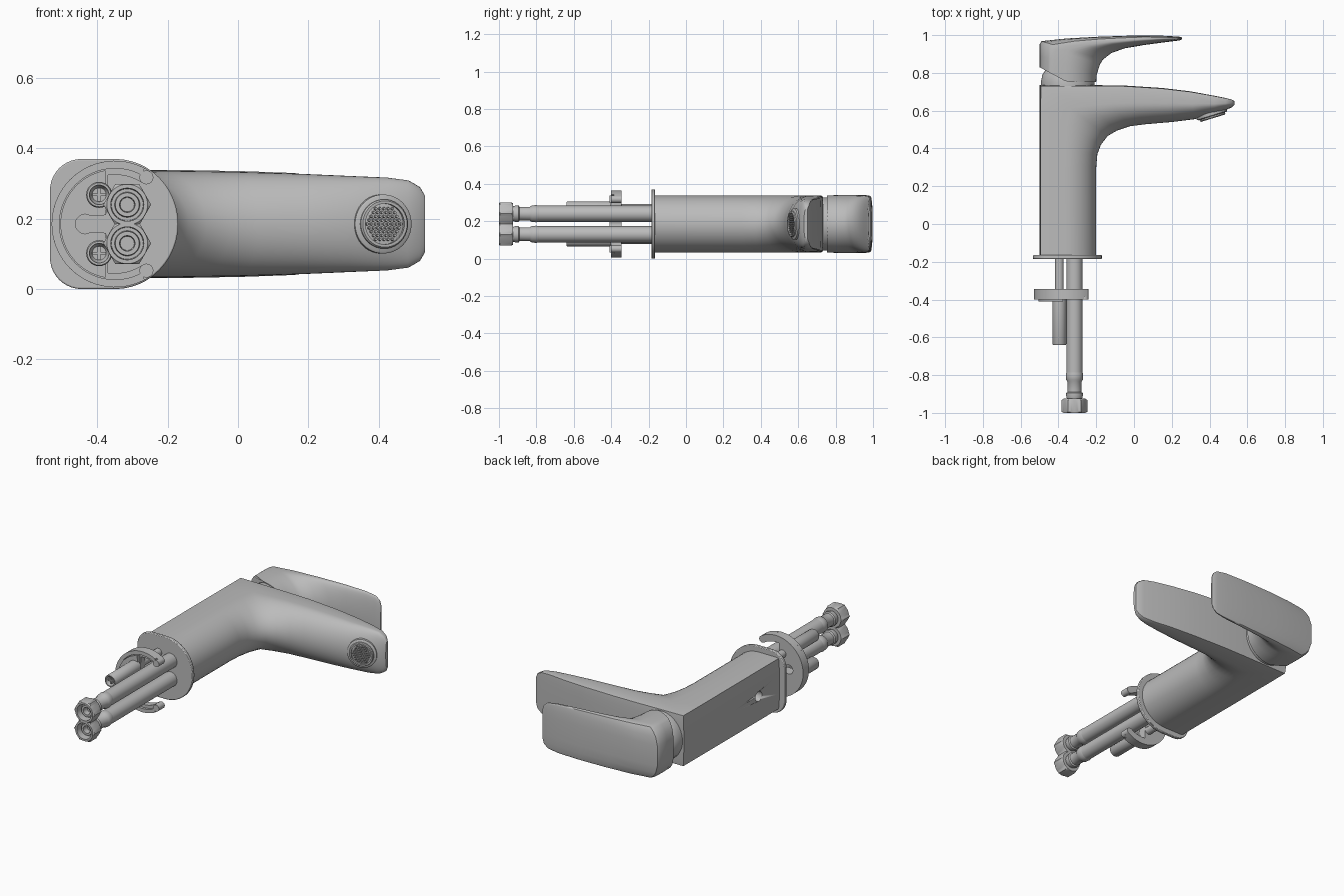
import bpy, bmesh, math
from mathutils import Matrix

cube = bpy.data.objects.get("Cube")
if cube:
    bpy.data.objects.remove(cube, do_unlink=True)

MID = 0.185    # height of the symmetry plane
AX = -0.35     # column axis in x

metal = bpy.data.materials.new("satin_grey")
metal.use_nodes = True
metal.diffuse_color = (0.5, 0.5, 0.5, 1)
metal.node_tree.nodes["Principled BSDF"].inputs["Base Color"].default_value = (0.5, 0.5, 0.5, 1)


def finish(name, bm, loc=(0, 0, 0), angle=35):
    bmesh.ops.recalc_face_normals(bm, faces=bm.faces[:])
    mesh = bpy.data.meshes.new(name)
    bm.to_mesh(mesh)
    bm.free()
    mesh.materials.append(metal)
    ob = bpy.data.objects.new(name, mesh)
    bpy.context.collection.objects.link(ob)
    ob.location = loc
    bpy.ops.object.select_all(action='DESELECT')
    ob.select_set(True)
    bpy.context.view_layer.objects.active = ob
    bpy.ops.object.shade_smooth_by_angle(angle=math.radians(angle))
    return ob


def loft(name, rings, loc=(0, 0, 0), angle=35):
    """Skin closed rings of equal length and cap both ends."""
    bm = bmesh.new()
    rows = [[bm.verts.new(p) for p in ring] for ring in rings]
    n = len(rows[0])
    for a, b in zip(rows, rows[1:]):
        for i in range(n):
            j = (i + 1) % n
            bm.faces.new((a[i], a[j], b[j], b[i]))
    bm.faces.new(rows[0])
    bm.faces.new(rows[-1])
    return finish(name, bm, loc, angle)


def lathe(name, profile, loc, n=32):
    """Turn (radius, y) points about y; a negative radius means a hexagon."""
    def ring(r, y):
        pts = []
        for i in range(n):
            a = math.tau * i / n
            q = r
            if r < 0:
                q = -r * math.cos(math.pi / 6) / math.cos(a % (math.pi / 3) - math.pi / 6)
            pts.append((q * math.cos(a), y, q * math.sin(a)))
        return pts
    return loft(name, [ring(r, y) for r, y in profile], loc)


def section(crown):
    """Half D outline as (depth fraction, width fraction), from back to front."""
    half = [(crown * s ** 4, s) for s in (0, 0.4, 0.7, 0.86, 0.94, 0.98)]
    half.append((crown + 0.06, 1))
    for i in range(13):
        a = math.pi / 2 * i / 12
        half.append((0.45 + 0.55 * math.sin(a), math.cos(a)))
    return half + [(t, -s) for t, s in half[-2:0:-1]]


def sweep(name, stations, crown, first=None):
    rings = []
    for k, (ox, oy, ix, iy, w) in enumerate(stations):
        ring = [(ox + (ix - ox) * t, oy + (iy - oy) * t, MID + w * s) for t, s in section(crown)]
        if k == 0 and first:
            ring = [first(p) for p in ring]
        rings.append(ring)
    return loft(name, rings)


def prism(name, outline, y0, y1):
    bm = bmesh.new()
    face = bm.faces.new([bm.verts.new((x, y0, z)) for x, z in outline])
    new = bmesh.ops.extrude_face_region(bm, geom=[face])["geom"]
    bmesh.ops.translate(bm, vec=(0, y1 - y0, 0), verts=[v for v in new if isinstance(v, bmesh.types.BMVert)])
    return finish(name, bm)


def arc(r, a0, a1, n=24):
    return [(AX + r * math.cos(math.radians(a0 + (a1 - a0) * i / n)),
             MID + r * math.sin(math.radians(a0 + (a1 - a0) * i / n))) for i in range(n + 1)]


# Column and spout: back edge, front edge, half width
body = sweep("body_and_spout", [
    (-.5, -.17, -.2, -.17, .153), (-.5, .3, -.2, .3, .153), (-.5, .42, -.194, .37, .153),
    (-.5, .6, -.175, .42, .153), (-.5, .735, -.14, .465, .153), (-.35, .735, -.09, .495, .152),
    (-.2, .735, -.02, .518, .15), (-.05, .733, .06, .528, .148), (.15, .72, .2, .54, .143),
    (.3, .702, .32, .555, .137), (.42, .68, .43, .583, .132), (.485, .667, .483, .603, .124),
    (.518, .659, .516, .616, .105), (.532, .65, .532, .63, .08)], .02)

# Small hole in the back of the column
cutter = lathe("hole_cutter", [(.03, -.06), (.03, .06)], (-.5, .03, MID))
cutter.rotation_euler.z = math.pi / 2
cutter.hide_render = True
cutter.hide_set(True)
cut = body.modifiers.new("hole", 'BOOLEAN')
cut.object = cutter
cut.solver = 'EXACT'

# Handle with its slanted underside
sweep("handle", [
    (-.5, .83, -.2, .75, .153), (-.5, .89, -.198, .79, .155), (-.5, .95, -.18, .845, .155),
    (-.49, .968, -.165, .87, .154), (-.36, .982, -.12, .905, .154), (-.2, .991, -.05, .93, .153),
    (0, .998, .05, .947, .15), (.15, .997, .17, .963, .145), (.22, .993, .22, .969, .135),
    (.245, .991, .245, .973, .115), (.255, .987, .255, .978, .09)], .2,
    lambda p: (p[0], max(.753, .83 - .54 * (p[0] + .5)), p[2]))
lathe("handle_neck", [(.142, .73), (.142, .755), (.135, .79), (.115, .82), (.08, .835)], (AX, 0, MID), 48)

# Base flange: squarish at the back, round at the front
flange = [(AX + .18 * math.cos(a), MID + .185 * math.sin(a))
          for a in [math.pi * (i / 24 - .5) for i in range(25)]]
for cz, start in ((.28, 90), (.09, 180)):
    flange += [(-.445 + .09 * math.cos(math.radians(start + 9 * i)),
                cz + .09 * math.sin(math.radians(start + 9 * i))) for i in range(11)]
plate = prism("base_flange", flange, -.185, -.165)
bev = plate.modifiers.new("soft_edge", 'BEVEL')
bev.width = .004
bev.segments = 2

# Horseshoe washer with a slot, its raised rim and its lower clamp plate
slot = [(-.375, MID - .025)] + [(-.435 + .028 * math.cos(math.radians(a)), MID + .028 * math.sin(math.radians(a)))
                                for a in range(-60, -301, -30)] + [(-.375, MID + .025)]
inner = arc(.14, -56, -98, 10) + slot + arc(.14, 98, 56, 10)
prism("horseshoe_washer", arc(.18, 56, 304, 48) + inner, -.385, -.345)
prism("washer_rim", arc(.18, 62, 298, 48) + arc(.158, 298, 62, 48), -.4, -.385)
prism("clamp_plate", arc(.155, 100, 260, 30) + slot, -.41, -.385)

for side, label in ((1, "upper"), (-1, "lower")):
    # Washer arm tips
    x, z = arc(.16, side * 56, 0, 1)[0]
    lathe(label + "_arm_tip", [(.02, -.4), (.02, -.345)], (x, 0, z), 16)
    # Fixing stud and sleeve with a cross slot in the end
    z = MID + side * .083
    lathe(label + "_stud", [(.023, -.4), (.023, -.18)], (-.395, 0, z), 20)
    lathe(label + "_stud_sleeve", [(.02, -.615), (.026, -.625), (.028, -.64), (.034, -.64),
                                   (.037, -.635), (.037, -.4)], (-.395, 0, z), 24)
    for w, h in ((.019, .004), (.004, .019)):
        prism(label + "_stud_cross", [(-.395 - w, z - h), (-.395 + w, z - h),
                                      (-.395 + w, z + h), (-.395 - w, z + h)], -.63, -.61)
    # Supply hose, crimped ferrule and hexagonal nut
    z = MID + side * .055
    lathe(label + "_hose", [(.043, -.82), (.043, -.18)], (-.315, 0, z))
    lathe(label + "_ferrule", [(.038, -.93), (.044, -.91), (.044, -.895), (.037, -.89), (.037, -.835),
                               (.044, -.825), (.046, -.8), (.043, -.785)], (-.315, 0, z))
    lathe(label + "_nut", [(.02, -.94), (.022, -.975), (.034, -.975), (.036, -.955), (.045, -.955),
                           (.047, -1), (.058, -1), (-.068, -.994), (-.068, -.932), (.058, -.925),
                           (.03, -.925)], (-.315, 0, z), 48)

# Aerator in the tilted underside of the spout
TILT = math.radians(17)
SPOT = (.418, .56, MID)
parts = [lathe("aerator_collar", [(.078, .012), (.084, .016), (.084, .06)], SPOT, 40),
         lathe("aerator_ring", [(.058, .012), (.058, 0), (.066, 0), (.07, .005), (.07, .05)], SPOT, 40)]
bm = bmesh.new()
STEP = .0125
for row in range(-5, 6):
    for col in range(-5, 6):
        x, z = (col + (row % 2) / 2) * STEP, row * STEP * .87
        if math.hypot(x, z) < .054:
            bmesh.ops.create_cone(bm, cap_ends=True, segments=6, radius1=.005, radius2=.004, depth=.01,
                                  matrix=Matrix.Translation((x, .008, z)) @ Matrix.Rotation(math.pi / 2, 4, 'X'))
parts.append(finish("aerator_mesh", bm, SPOT))
for ob in parts:
    ob.rotation_euler.z = TILT
